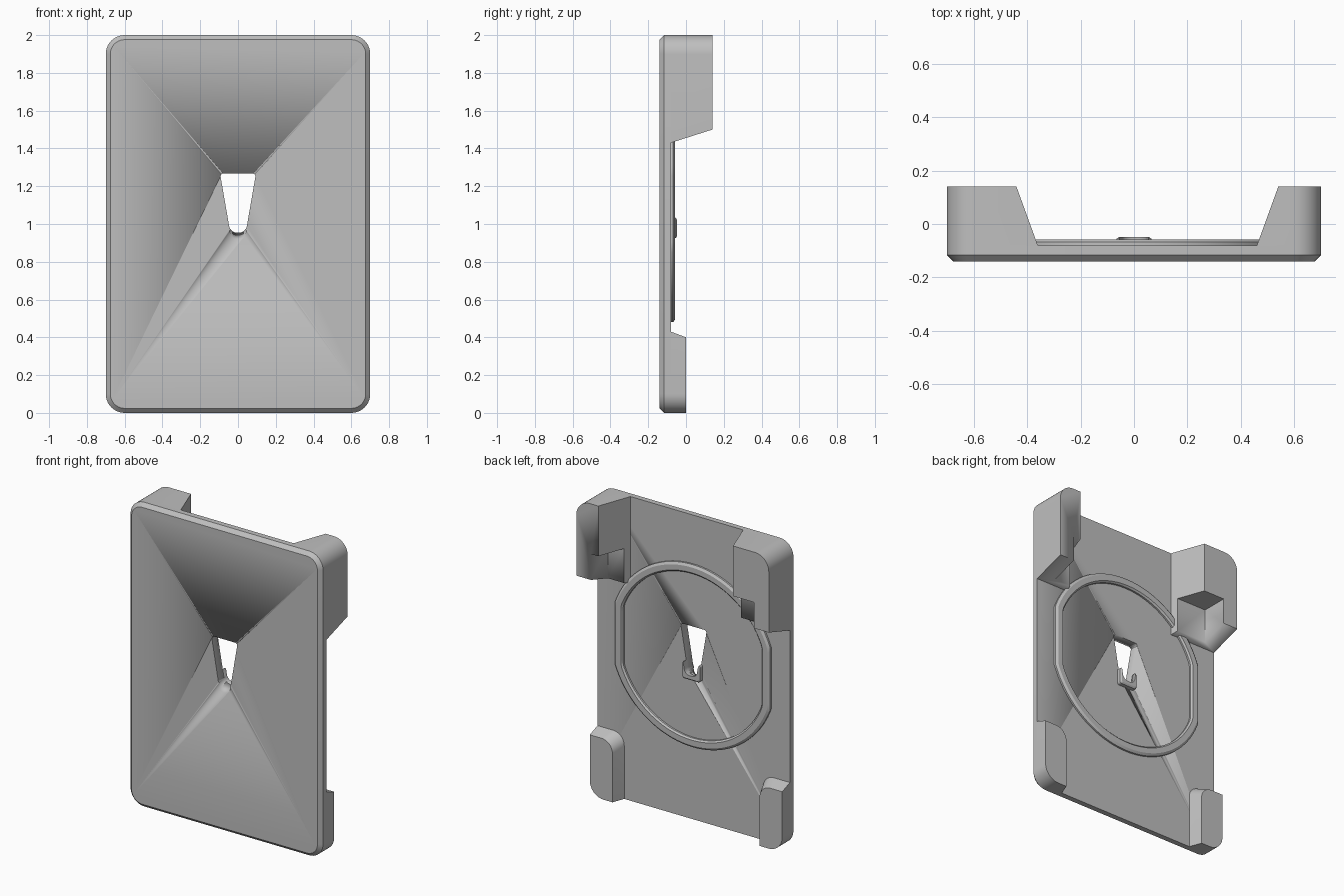
import bpy, bmesh, math
from mathutils import Vector

cube = bpy.data.objects.get("Cube")
if cube:
    bpy.data.objects.remove(cube, do_unlink=True)

grey = bpy.data.materials.new("plain_grey")
grey.use_nodes = True
grey.diffuse_color = (0.52, 0.52, 0.52, 1)
grey.node_tree.nodes["Principled BSDF"].inputs["Base Color"].default_value = (0.52, 0.52, 0.52, 1)


def fillet(corners, steps=10):
    """Outline in x, z from corners (x, z, radius)."""
    pts = []
    for i, (x, z, r) in enumerate(corners):
        p = Vector((x, z))
        if r == 0:
            pts.append(p)
            continue
        a = (Vector(corners[i - 1][:2]) - p).normalized()
        b = (Vector(corners[(i + 1) % len(corners)][:2]) - p).normalized()
        half = a.angle(b) / 2
        centre = p + (a + b).normalized() * (r / math.sin(half))
        start = p + a * (r / math.tan(half)) - centre
        end = p + b * (r / math.tan(half)) - centre
        sweep = start.angle_signed(end)
        for k in range(steps + 1):
            t = -sweep * k / steps
            c, s = math.cos(t), math.sin(t)
            pts.append(centre + Vector((start.x * c - start.y * s, start.x * s + start.y * c)))
    return pts


def loft(name, sections, ring=False):
    """Skin outlines placed along y; a ring closes on itself, otherwise ends are capped."""
    bm = bmesh.new()
    loops = [[bm.verts.new((p[0], y, p[1])) for p in pts] for y, pts in sections]
    n = len(loops[0])
    pairs = list(zip(loops, loops[1:]))
    if ring:
        pairs.append((loops[-1], loops[0]))
    else:
        bm.faces.new(loops[0])
        bm.faces.new(loops[-1])
    for a, b in pairs:
        for i in range(n):
            j = (i + 1) % n
            bm.faces.new((a[i], a[j], b[j], b[i]))
    bmesh.ops.recalc_face_normals(bm, faces=bm.faces[:])
    mesh = bpy.data.meshes.new(name)
    bm.to_mesh(mesh)
    bm.free()
    ob = bpy.data.objects.new(name, mesh)
    bpy.context.collection.objects.link(ob)
    mesh.materials.append(grey)
    bpy.ops.object.select_all(action='DESELECT')
    ob.select_set(True)
    bpy.context.view_layer.objects.active = ob
    bpy.ops.object.shade_smooth_by_angle(angle=math.radians(25))
    return ob


def cut(ob, cutter):
    mod = ob.modifiers.new("cut", 'BOOLEAN')
    mod.operation, mod.solver, mod.object = 'DIFFERENCE', 'EXACT', cutter
    cutter.hide_render = True
    cutter.hide_set(True)


def box(x0, x1, z0, z1, r=0):
    return fillet([(x0, z0, r), (x1, z0, r), (x1, z1, r), (x0, z1, r)])


FRONT, FLOOR, BACK = -0.14, -0.08, 0.14
W, H, R, CH = 0.7, 2.0, 0.1, 0.024

# Back plate with chamfered front edge
outline = box(-W, W, 0, H, R)
plate = loft("back_plate", [(FRONT, box(CH - W, W - CH, CH, H - CH, R - CH)),
                            (FRONT + CH, outline), (FLOOR, outline)])


# Corner holders, tapering away from the plate
def holder(name, side, z_out, sections, r_in):
    def outline(x_in, z_in):
        return fillet([(side * W, z_out, R), (side * x_in, z_out, 0),
                       (side * x_in, z_in, r_in), (side * W, z_in, 0)])
    return loft(name, [(y, outline(x, z)) for y, x, z in sections])


for side, word, shift in ((1, "left", 0.1), (-1, "right", 0)):
    holder("lower_holder_" + word, side, 0, [(FLOOR, 0.505, 0.43), (0, 0.535, 0.4)], 0.08)
    upper = holder("upper_holder_" + word, side, H,
                   [(FLOOR, 0.36 + shift, 1.43), (BACK, 0.44 + shift, 1.5)], 0)
    # Notch leaving an outer wall and a thin floor
    xs = sorted((side * 0.2, side * 0.593))
    notch = loft("notch_cutter_" + word, [(-0.036, box(*xs, 1.3, 1.67)), (0.3, box(*xs, 1.3, 1.67))])
    cut(upper, notch)


# Raised round rim with flattened sides
def flat_circle(radius, half_width, count=128):
    pts = []
    for i in range(count):
        t = 2 * math.pi * i / count
        x = max(-half_width, min(half_width, radius * math.cos(t)))
        pts.append((x, 1.08 + radius * math.sin(t)))
    return pts


outer, inner = flat_circle(0.6, 0.565), flat_circle(0.54, 0.505)
loft("round_rim", [(FLOOR - 0.005, outer), (FLOOR + 0.012, outer),
                   (FLOOR + 0.022, flat_circle(0.585, 0.55)),
                   (FLOOR + 0.022, flat_circle(0.55, 0.515)),
                   (FLOOR + 0.012, inner), (FLOOR - 0.005, inner)], ring=True)

# Small lip behind the slot
lip = loft("slot_lip", [(FLOOR, box(-0.065, 0.065, 0.925, 1.035, 0.015)),
                        (-0.055, box(-0.065, 0.065, 0.925, 1.035, 0.015)),
                        (-0.048, box(-0.055, 0.055, 0.935, 1.025, 0.01))])

# Tapered hanging slot with a sloping channel at its foot
slot = fillet([(-0.095, 1.267, 0.015), (0.095, 1.267, 0.015),
               (0.041, 0.955, 0.04), (-0.041, 0.955, 0.04)])
slot_cutter = loft("slot_cutter", [(-0.3, slot), (0.1, slot)])


def channel(z):
    return [(0.042 * math.cos(t * math.pi / 16), z + 0.042 * math.sin(t * math.pi / 16))
            for t in range(32)]


channel_cutter = loft("channel_cutter", [(-0.2, channel(0.925)), (-0.02, channel(1.025))])
for part in (plate, lip):
    cut(part, slot_cutter)
    cut(part, channel_cutter)
